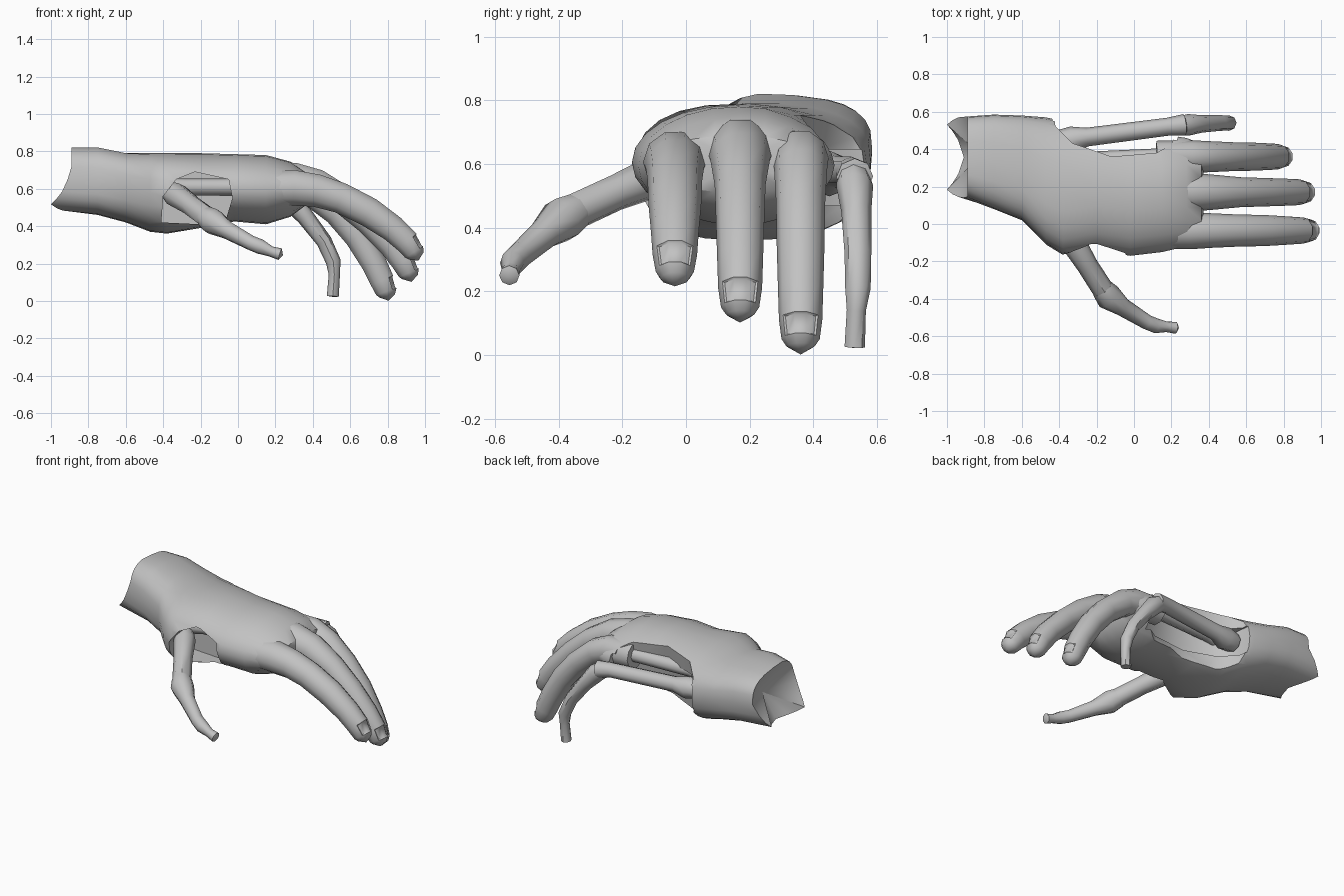
import bpy, bmesh, math
from mathutils import Vector

cube = bpy.data.objects.get("Cube")
if cube:
    bpy.data.objects.remove(cube, do_unlink=True)

GREY = (0.54, 0.54, 0.54, 1)
skin = bpy.data.materials.new("plain grey")
skin.use_nodes = True
skin.diffuse_color = GREY
skin.node_tree.nodes["Principled BSDF"].inputs["Base Color"].default_value = GREY


def smooth(ob):
    bpy.ops.object.select_all(action='DESELECT')
    ob.select_set(True)
    bpy.context.view_layer.objects.active = ob
    bpy.ops.object.shade_smooth_by_angle(angle=math.radians(45))


def finish(name, bm):
    bmesh.ops.recalc_face_normals(bm, faces=bm.faces)
    mesh = bpy.data.meshes.new(name)
    bm.to_mesh(mesh)
    bm.free()
    mesh.materials.append(skin)
    ob = bpy.data.objects.new(name, mesh)
    bpy.context.collection.objects.link(ob)
    smooth(ob)
    return ob


def bridge(bm, rings):
    """Skin consecutive rings; returns the faces as [segment][side]."""
    n = len(rings[0])
    return [[bm.faces.new((a[j], a[(j + 1) % n], b[(j + 1) % n], b[j]))
             for j in range(n)] for a, b in zip(rings, rings[1:])]


def cap(bm, ring, centre):
    c = bm.verts.new(centre)
    for j in range(len(ring)):
        bm.faces.new((ring[j], ring[(j + 1) % len(ring)], c))


def tube(name, path, ref, sides=8, bulge=0.3, nail=False):
    """Round limb through (x, y, z, radius) points."""
    bm = bmesh.new()
    pts = [Vector(p[:3]) for p in path]
    rings = []
    for i, p in enumerate(pts):
        t = (pts[min(i + 1, len(pts) - 1)] - pts[max(i - 1, 0)]).normalized()
        side = (ref - t * ref.dot(t)).normalized()
        up = t.cross(side)
        r = path[i][3]
        rings.append([bm.verts.new(p + r * (side * math.cos(a) + up * math.sin(a)))
                      for a in (2 * math.pi * j / sides for j in range(sides))])
    segs = bridge(bm, rings)
    cap(bm, rings[0], pts[0])
    tip = (pts[-1] - pts[-2]).normalized()
    cap(bm, rings[-1], pts[-1] + tip * path[-1][3] * bulge)
    if nail:
        # sunken nail bed on the back of the fingertip
        bmesh.ops.recalc_face_normals(bm, faces=bm.faces)
        bed = segs[-2][1:4]
        bmesh.ops.inset_region(bm, faces=bed, thickness=0.006, depth=-0.006)
    return finish(name, bm)


# Palm and wrist: x, y min, y max, z bottom, z top, roundness (1 is an ellipse)
SECTIONS = [
    (-0.89, 0.14, 0.575, 0.48, 0.825, 0.65), (-0.75, 0.08, 0.585, 0.46, 0.825, 0.65),
    (-0.6, 0.02, 0.58, 0.42, 0.795, 0.7), (-0.47, -0.11, 0.57, 0.37, 0.79, 0.75),
    (-0.38, -0.165, 0.55, 0.36, 0.79, 0.75), (-0.2, -0.14, 0.53, 0.39, 0.79, 0.9),
    (-0.02, -0.17, 0.5, 0.425, 0.785, 0.95), (0.15, -0.15, 0.48, 0.41, 0.78, 0.97),
    (0.28, -0.12, 0.46, 0.45, 0.745, 0.95), (0.36, -0.1, 0.43, 0.51, 0.69, 0.9)]
SIDES = 24
bm = bmesh.new()
rings = []
for i, (x, y0, y1, z0, z1, power) in enumerate(SECTIONS):
    ring = []
    for j in range(SIDES):
        a = 2 * math.pi * j / SIDES
        c, s = math.cos(a), math.sin(a)
        y = (y0 + y1) / 2 + (y1 - y0) / 2 * math.copysign(abs(c) ** power, c)
        z = (z0 + z1) / 2 + (z1 - z0) / 2 * math.copysign(abs(s) ** (power + 0.05), s)
        # torn points on the lower corners of the wrist
        spike = 0
        if i == 0:
            spike = max(max(0, 1 - abs(math.degrees(a) - d) / 55) for d in (225, 315))
        # the little-finger edge slopes down
        slope = -0.03 * max(0, (y - 0.25) / 0.3) * max(0, s)
        ring.append(bm.verts.new((x - 0.11 * spike, y, z + slope)))
    rings.append(ring)
bridge(bm, rings)
cap(bm, rings[0], (-0.82, 0.37, 0.64))
cap(bm, rings[-1], (0.38, 0.17, 0.61))
palm = finish("palm", bm)


def cut(ob, near, far):
    """Remove a prism spanning two outlines from the object."""
    bm = bmesh.new()
    loops = [[bm.verts.new(p) for p in pts] for pts in (near, far)]
    bridge(bm, loops)
    for loop in loops:
        bm.faces.new(loop)
    cutter = finish("cutter", bm)
    cutter.hide_render = True
    mod = ob.modifiers.new("tear", 'BOOLEAN')
    mod.object, mod.operation, mod.solver = cutter, 'DIFFERENCE', 'EXACT'
    bpy.context.view_layer.objects.active = ob
    bpy.ops.object.modifier_apply(modifier=mod.name)
    bpy.data.objects.remove(cutter, do_unlink=True)


# Torn pocket where the thumb comes out
tear = [(-0.41, 0.42), (-0.4, 0.56), (-0.33, 0.65), (-0.23, 0.69),
        (-0.05, 0.65), (-0.03, 0.55), (-0.06, 0.45), (-0.2, 0.41)]
cut(palm, [(x, -0.5, z) for x, z in tear], [(x, 0.1, z) for x, z in tear])

# Torn pocket along the little-finger edge, hollowed out under the skin
edge = [(-0.44, 0.7), (-0.42, 0.54), (-0.33, 0.44), (-0.12, 0.365),
        (0.12, 0.39), (0.2, 0.44), (0.27, 0.7)]
for bottom, top, low, high in ((0.3, 0.9, 0.08, -0.02), (0.47, 0.645, 0.13, 0.1)):
    cut(palm, [(x, y - low, bottom) for x, y in edge],
        [(x, y - high, top) for x, y in edge])
smooth(palm)

# Fleshy fingers: y, then x, z, radius along each
Y, Z = Vector((0, 1, 0)), Vector((0, 0, 1))
FINGERS = {
    "index_finger": (-0.035, [(0.12, 0.6, 0.095), (0.3, 0.605, 0.1), (0.42, 0.59, 0.092),
                              (0.55, 0.55, 0.086), (0.7, 0.475, 0.083), (0.83, 0.385, 0.075),
                              (0.905, 0.315, 0.07), (0.942, 0.262, 0.06),
                              (0.953, 0.24, 0.045)]),
    "middle_finger": (0.17, [(0.12, 0.65, 0.1), (0.3, 0.64, 0.104), (0.42, 0.615, 0.094),
                             (0.57, 0.535, 0.08), (0.7, 0.425, 0.076), (0.82, 0.3, 0.072),
                             (0.885, 0.21, 0.069), (0.914, 0.15, 0.06),
                             (0.92, 0.128, 0.045)]),
    "ring_finger": (0.36, [(0.12, 0.625, 0.085), (0.3, 0.62, 0.088), (0.4, 0.58, 0.083),
                           (0.53, 0.475, 0.077), (0.64, 0.345, 0.075), (0.725, 0.205, 0.071),
                           (0.77, 0.11, 0.068), (0.793, 0.05, 0.06),
                           (0.798, 0.028, 0.045)])}
for name, (y, path) in FINGERS.items():
    tube(name, [(x, y, z, r) for x, z, r in path], Y, sides=10, bulge=0.6, nail=True)

# Bare bones of the thumb
tube("thumb_base_bone", [(-0.36, -0.04, 0.585, 0.055), (-0.33, -0.09, 0.565, 0.068),
                         (-0.25, -0.22, 0.51, 0.057), (-0.16, -0.36, 0.445, 0.058),
                         (-0.13, -0.4, 0.425, 0.06)], Z)
tube("thumb_tip_bone", [(-0.17, -0.345, 0.45, 0.06), (-0.135, -0.39, 0.425, 0.072),
                        (-0.06, -0.445, 0.38, 0.049), (0.07, -0.525, 0.31, 0.04),
                        (0.12, -0.545, 0.29, 0.04), (0.175, -0.55, 0.265, 0.028),
                        (0.225, -0.555, 0.25, 0.032)], Z, bulge=0.5)

# Bare bones of the little finger and the hand bones inside the tears
tube("little_hand_bone", [(-0.41, 0.44, 0.57, 0.06), (-0.33, 0.45, 0.57, 0.072),
                          (-0.25, 0.465, 0.575, 0.05), (0.18, 0.52, 0.575, 0.048),
                          (0.27, 0.53, 0.56, 0.058)], Y)
tube("little_finger_bone", [(0.24, 0.525, 0.565, 0.05), (0.29, 0.53, 0.53, 0.058),
                            (0.36, 0.535, 0.45, 0.047), (0.46, 0.54, 0.32, 0.042),
                            (0.51, 0.54, 0.21, 0.04), (0.515, 0.535, 0.14, 0.03),
                            (0.507, 0.53, 0.025, 0.032)], Y, bulge=0.1)
for name, y, z in (("ring_hand_bone", 0.34, 0.62), ("index_hand_bone", 0.06, 0.6)):
    tube(name, [(-0.4, y - 0.01, z, 0.06), (-0.28, y, z + 0.01, 0.045),
                (0.15, y + 0.02, z + 0.01, 0.045), (0.28, y + 0.02, z, 0.055)], Y)
